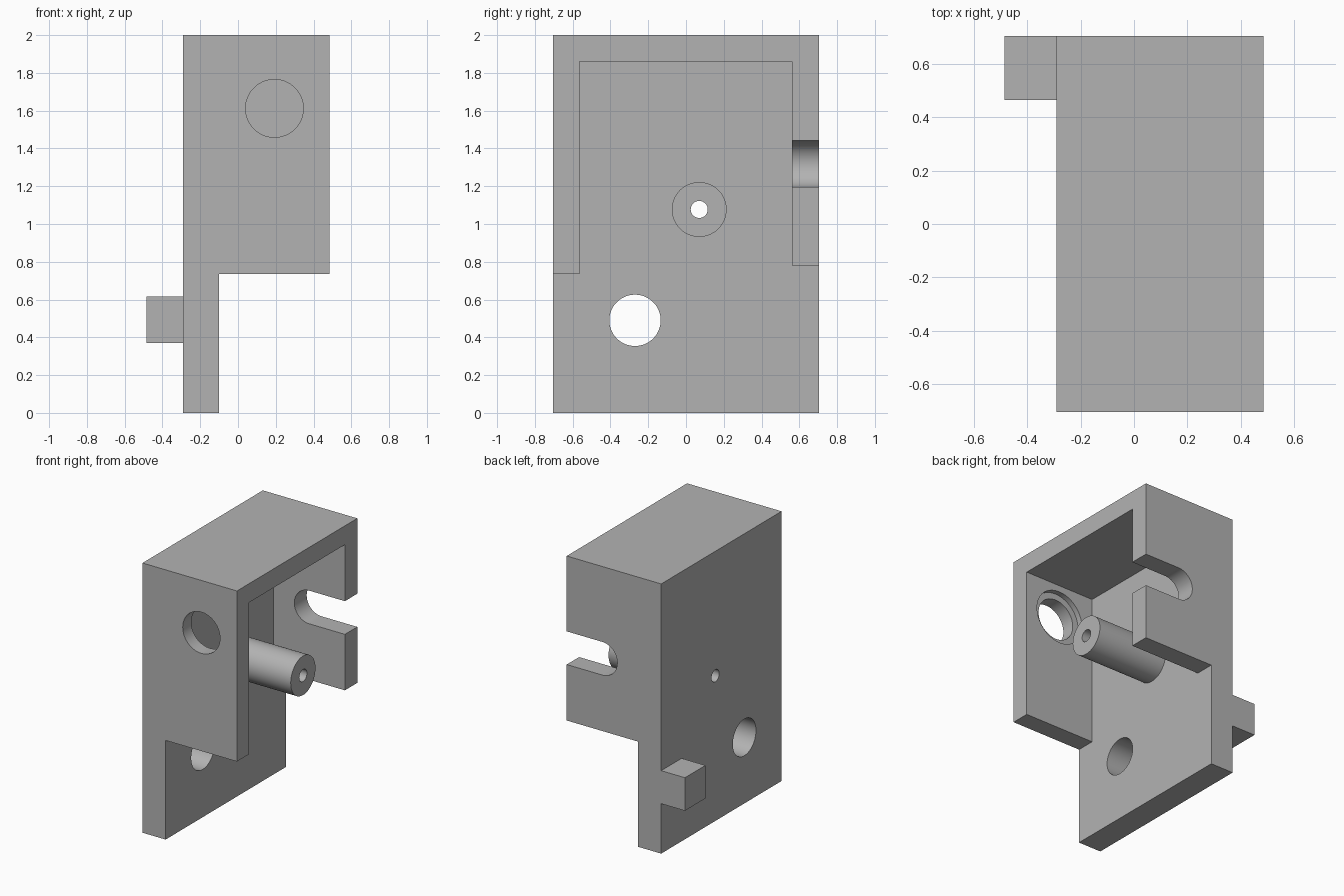
import bpy
import math

if "Cube" in bpy.data.objects:
    bpy.data.objects.remove(bpy.data.objects["Cube"], do_unlink=True)

grey = bpy.data.materials.new("plain grey")
grey.use_nodes = True
grey.diffuse_color = (0.45, 0.45, 0.45, 1)
grey.node_tree.nodes["Principled BSDF"].inputs["Base Color"].default_value = (0.45, 0.45, 0.45, 1)


def box(name, x, y, z):
    """Box from (min, max) pairs."""
    centre = [sum(r) / 2 for r in (x, y, z)]
    bpy.ops.mesh.primitive_cube_add(size=1, location=centre)
    ob = bpy.context.object
    ob.name = name
    ob.scale = [r[1] - r[0] for r in (x, y, z)]
    bpy.ops.object.transform_apply(location=True, rotation=True, scale=True)
    ob.data.materials.append(grey)
    return ob


def rod(name, axis, radius, start, end, a, b):
    """Cylinder along x (a, b = y, z) or along y (a, b = x, z)."""
    mid = (start + end) / 2
    along_x = axis == "x"
    bpy.ops.mesh.primitive_cylinder_add(
        vertices=64, radius=radius, depth=end - start,
        location=(mid, a, b) if along_x else (a, mid, b),
        rotation=(0, math.pi / 2, 0) if along_x else (math.pi / 2, 0, 0))
    ob = bpy.context.object
    ob.name = name
    bpy.ops.object.transform_apply(location=True, rotation=True, scale=True)
    ob.data.materials.append(grey)
    return ob


def cut(target, cutter):
    """Subtract the cutter and remove it."""
    bpy.ops.object.select_all(action="DESELECT")
    bpy.context.view_layer.objects.active = target
    target.select_set(True)
    mod = target.modifiers.new("cut", "BOOLEAN")
    mod.operation = "DIFFERENCE"
    mod.solver = "EXACT"
    mod.object = cutter
    bpy.ops.object.modifier_apply(modifier=mod.name)
    bpy.data.objects.remove(cutter, do_unlink=True)


def smooth(ob):
    bpy.ops.object.select_all(action="DESELECT")
    bpy.context.view_layer.objects.active = ob
    ob.select_set(True)
    bpy.ops.object.shade_smooth_by_angle(angle=math.radians(30))


# Overall limits of the housing
LEFT, PLATE, OPEN = -0.29, -0.10, 0.485
HALF, TOP = 0.705, 2.0
FRONT_IN, BACK_IN = -0.565, 0.56

# Housing: solid block hollowed into back plate, roof and two side walls
housing = box("housing", (LEFT, OPEN), (-HALF, HALF), (0, TOP))
cut(housing, box("cavity", (PLATE, 1), (FRONT_IN, BACK_IN), (-1, 1.86)))
cut(housing, box("front_clearance", (PLATE, 1), (-1, 0), (-1, 0.735)))
cut(housing, box("back_clearance", (PLATE, 1), (0, 1), (-1, 0.78)))

# Front wall hole with a shallow wider recess on the inside
cut(housing, rod("front_hole", "y", 0.153, -1, -0.4, 0.193, 1.612))
cut(housing, rod("front_recess", "y", 0.2, FRONT_IN - 0.04, -0.4, 0.193, 1.612))

# Open round-ended slot in the back wall
cut(housing, rod("slot_end", "y", 0.123, 0.4, 1, 0.193, 1.318))
cut(housing, box("slot", (0.193, 1), (0.4, 1), (1.195, 1.441)))

# Plate holes
cut(housing, rod("plate_hole", "x", 0.136, -1, 0.3, -0.27, 0.49))
cut(housing, rod("pin_hole", "x", 0.045, -1, 0.3, 0.07, 1.077))
smooth(housing)

# Hollow post standing on the plate
post = rod("post", "x", 0.145, PLATE, OPEN, 0.07, 1.077)
cut(post, rod("post_bore", "x", 0.045, -1, 1, 0.07, 1.077))
smooth(post)

# Locating tab on the outer face
box("tab", (-0.485, LEFT), (0.465, HALF), (0.37, 0.615))
